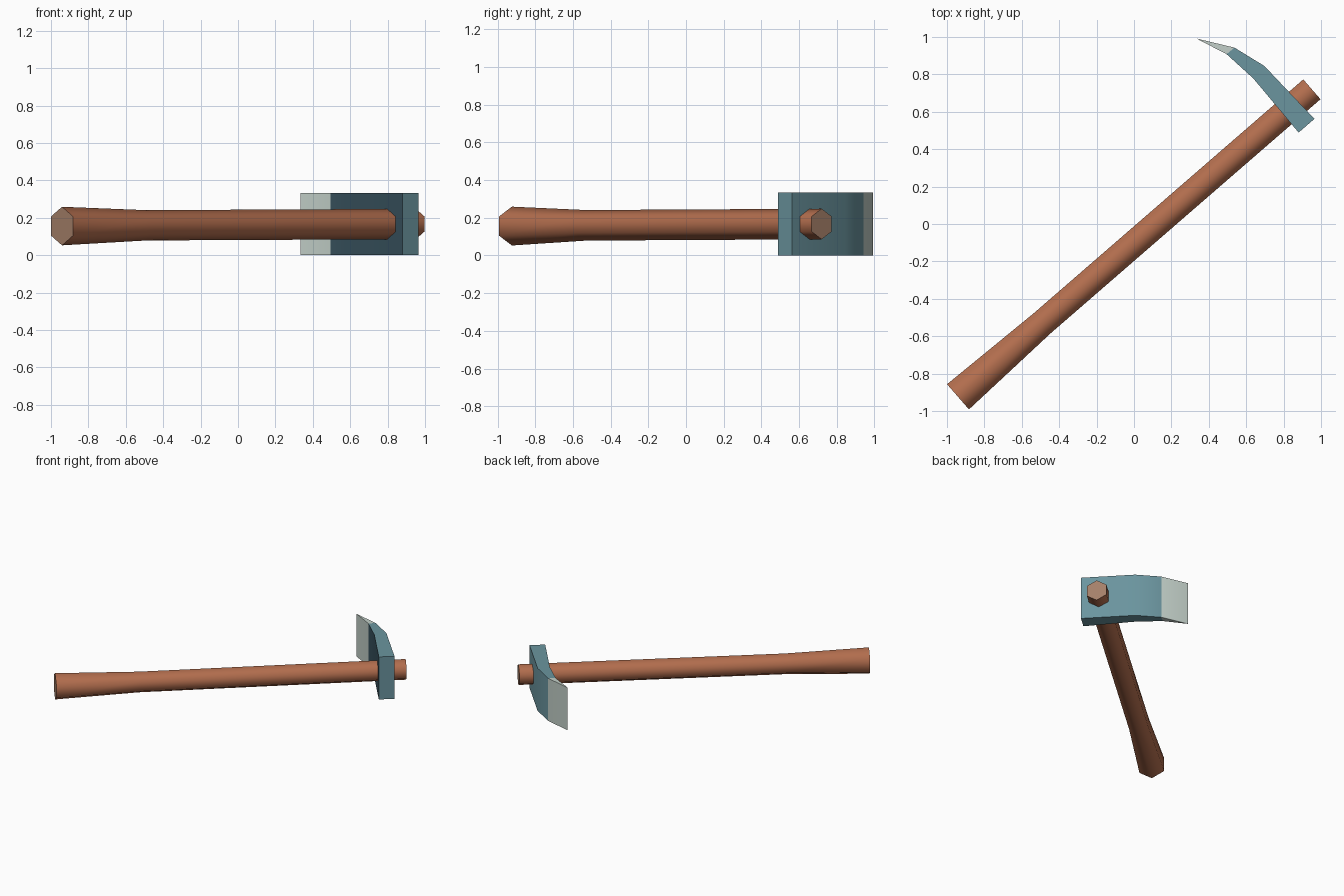
import bpy, bmesh, math
from mathutils import Vector

if "Cube" in bpy.data.objects:
    bpy.data.objects.remove(bpy.data.objects["Cube"])


def material(name, rgb):
    m = bpy.data.materials.new(name)
    lin = [((c / 255 + 0.055) / 1.055) ** 2.4 for c in rgb]
    m.diffuse_color = (*lin, 1)
    m.use_nodes = True
    m.node_tree.nodes["Principled BSDF"].inputs["Base Color"].default_value = m.diffuse_color
    return m


def make_object(name, bm, mats):
    bmesh.ops.recalc_face_normals(bm, faces=bm.faces)
    me = bpy.data.meshes.new(name)
    bm.to_mesh(me)
    bm.free()
    for m in mats:
        me.materials.append(m)
    ob = bpy.data.objects.new(name, me)
    bpy.context.collection.objects.link(ob)
    return ob


wood = material("wood", (179, 110, 78))
end_grain = material("end grain", (164, 127, 105))
steel = material("blue steel", (107, 149, 159))
edge_steel = material("bare edge steel", (194, 207, 200))
dark_steel = material("dark steel", (56, 82, 94))

# Handle: hexagonal rings lofted along a slanted axis, flaring to the butt
stations = [((-0.941, -0.924, 0.156), 0.103),
            ((-0.49, -0.53, 0.160), 0.081),
            ((0.951, 0.72, 0.167), 0.081)]
axis = (Vector(stations[-1][0]) - Vector(stations[0][0])).normalized()
side = Vector((-axis.y, axis.x, 0)).normalized()
up = Vector((0, 0, 1))
bm = bmesh.new()
rings = []
for centre, r in stations:
    rings.append([bm.verts.new(Vector(centre)
                  + up * r * math.cos(i * math.pi / 3)
                  + side * r * math.sin(i * math.pi / 3)) for i in range(6)])
for a, b in zip(rings, rings[1:]):
    for i in range(6):
        j = (i + 1) % 6
        bm.faces.new((a[i], a[j], b[j], b[i])).smooth = True
for ring in (rings[0], rings[-1]):
    cap = bm.faces.new(ring)
    cap.material_index = 1
    for e in cap.edges:
        e.smooth = False
make_object("handle", bm, [wood, end_grain])

# Curved adze head: top-view profile pulled up, strips from poll to cutting edge
outer = [(0.965, 0.562), (0.697, 0.845), (0.537, 0.943), (0.333, 0.992)]
inner = [(0.88, 0.489), (0.638, 0.778), (0.495, 0.908), (0.333, 0.992)]
H = 0.334
bm = bmesh.new()


def column(p):
    return [bm.verts.new((*p, z)) for z in (0, H)]


outs = [column(p) for p in outer]
ins = [column(p) for p in inner[:-1]] + [outs[-1]]
bm.faces.new((outs[0][0], outs[0][1], ins[0][1], ins[0][0]))  # poll
for k in range(3):
    a, b, c, d = outs[k], outs[k + 1], ins[k + 1], ins[k]
    inside = bm.faces.new((d[0], c[0], c[1], d[1]))
    faces = [inside, bm.faces.new((a[0], b[0], b[1], a[1]))]
    for z in (0, 1):
        loop = list(dict.fromkeys((a[z], b[z], c[z], d[z])))
        faces.append(bm.faces.new(loop))
    for f in faces:
        f.material_index = 1 if k == 2 else 0  # sharpened bevel
    if k < 2:
        inside.material_index = 2  # dark hollow side facing the handle
head = make_object("head", bm, [steel, edge_steel, dark_steel])
bpy.context.view_layer.objects.active = head
head.select_set(True)
bpy.ops.object.shade_smooth_by_angle(angle=math.radians(30))
